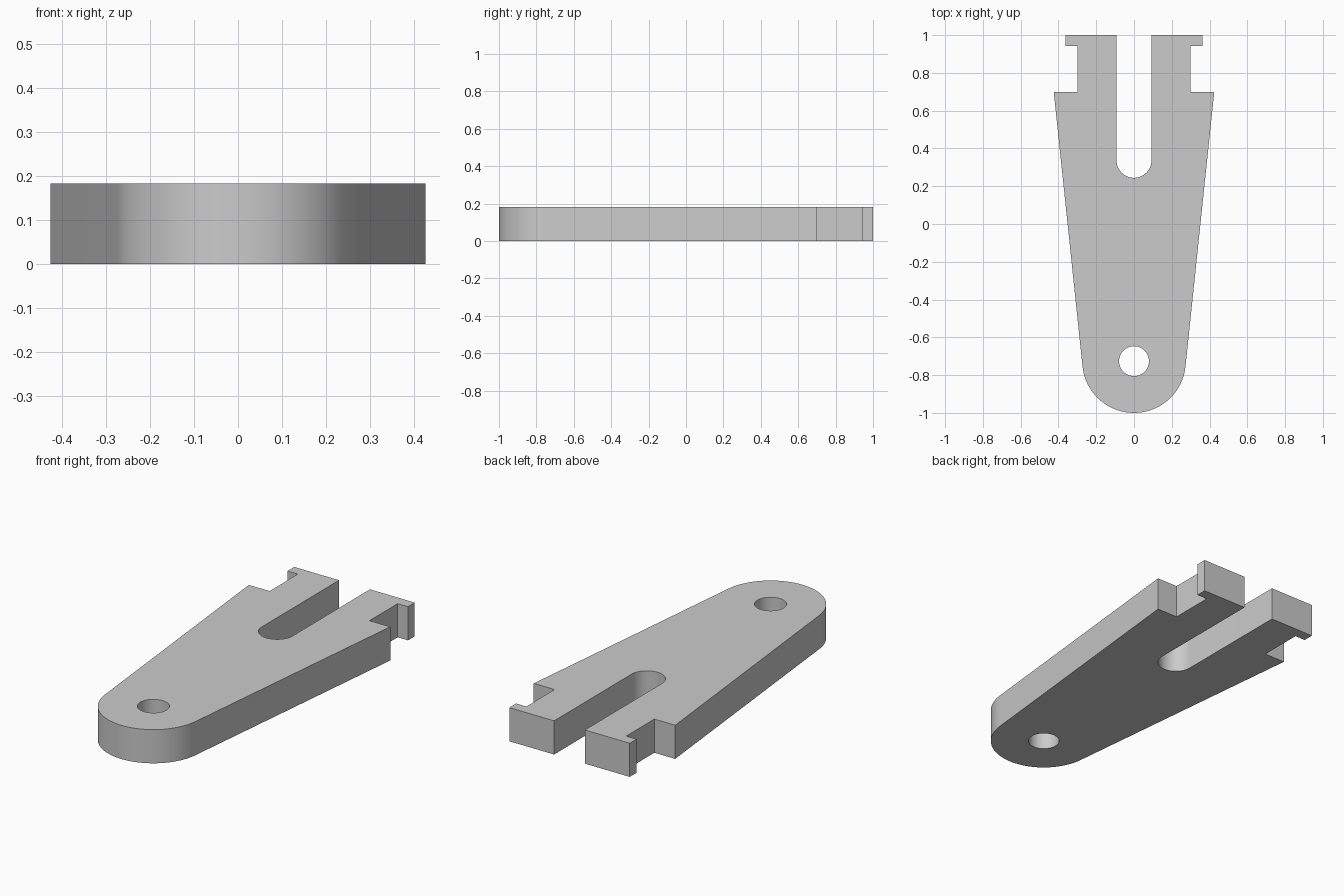
import bpy, bmesh
from math import sin, cos, radians

cube = bpy.data.objects.get("Cube")
if cube:
    bpy.data.objects.remove(cube, do_unlink=True)

THICKNESS = 0.183
PIVOT_Y = -0.726
END_RADIUS = 0.274
HOLE_RADIUS = 0.079
SLOT_RADIUS = 0.0925
SLOT_Y = 0.337
TAPER = 6  # degrees each flank leans outward


def arc(cy, radius, start, end, steps):
    """Points on an arc centred on the y axis, angles in degrees."""
    angles = [radians(start + (end - start) * i / steps) for i in range(steps + 1)]
    return [(radius * cos(a), cy + radius * sin(a)) for a in angles]


def add_loop(bm, points):
    verts = [bm.verts.new((x, y, 0)) for x, y in points]
    return [bm.edges.new((a, b)) for a, b in zip(verts, verts[1:] + verts[:1])]


# Stepped prong outline: shoulder, neck, end lip, slot mouth
prong = [(0.425, 0.70), (0.30, 0.70), (0.30, 0.942),
         (0.362, 0.942), (0.362, 1.0), (SLOT_RADIUS, 1.0)]

# Full outline: rounded end, right prong, slot end, mirrored prong
outline = arc(PIVOT_Y, END_RADIUS, -180 + TAPER, -TAPER, 48)
outline += prong
outline += arc(SLOT_Y, SLOT_RADIUS, 0, -180, 32)
outline += [(-x, y) for x, y in reversed(prong)]

# Pivot hole
hole = arc(PIVOT_Y, HOLE_RADIUS, 0, 360, 40)[:-1]

# Fill the flat shape and give it thickness
bm = bmesh.new()
edges = add_loop(bm, outline) + add_loop(bm, hole)
bmesh.ops.triangle_fill(bm, use_beauty=True, edges=edges, normal=(0, 0, 1))
result = bmesh.ops.extrude_face_region(bm, geom=bm.faces[:], use_keep_orig=True)
top = [v for v in result["geom"] if isinstance(v, bmesh.types.BMVert)]
bmesh.ops.translate(bm, verts=top, vec=(0, 0, THICKNESS))
bmesh.ops.recalc_face_normals(bm, faces=bm.faces[:])
mesh = bpy.data.meshes.new("forked_link_plate")
bm.to_mesh(mesh)
bm.free()

plate = bpy.data.objects.new("forked_link_plate", mesh)
bpy.context.collection.objects.link(plate)

# Plain grey material
grey = bpy.data.materials.new("light_grey")
grey.use_nodes = True
color = (0.6, 0.6, 0.6, 1)
grey.diffuse_color = color
grey.node_tree.nodes["Principled BSDF"].inputs["Base Color"].default_value = color
mesh.materials.append(grey)

# Smooth the curved walls, keep the corners sharp
bpy.ops.object.select_all(action='DESELECT')
plate.select_set(True)
bpy.context.view_layer.objects.active = plate
bpy.ops.object.shade_smooth_by_angle(angle=radians(30))
